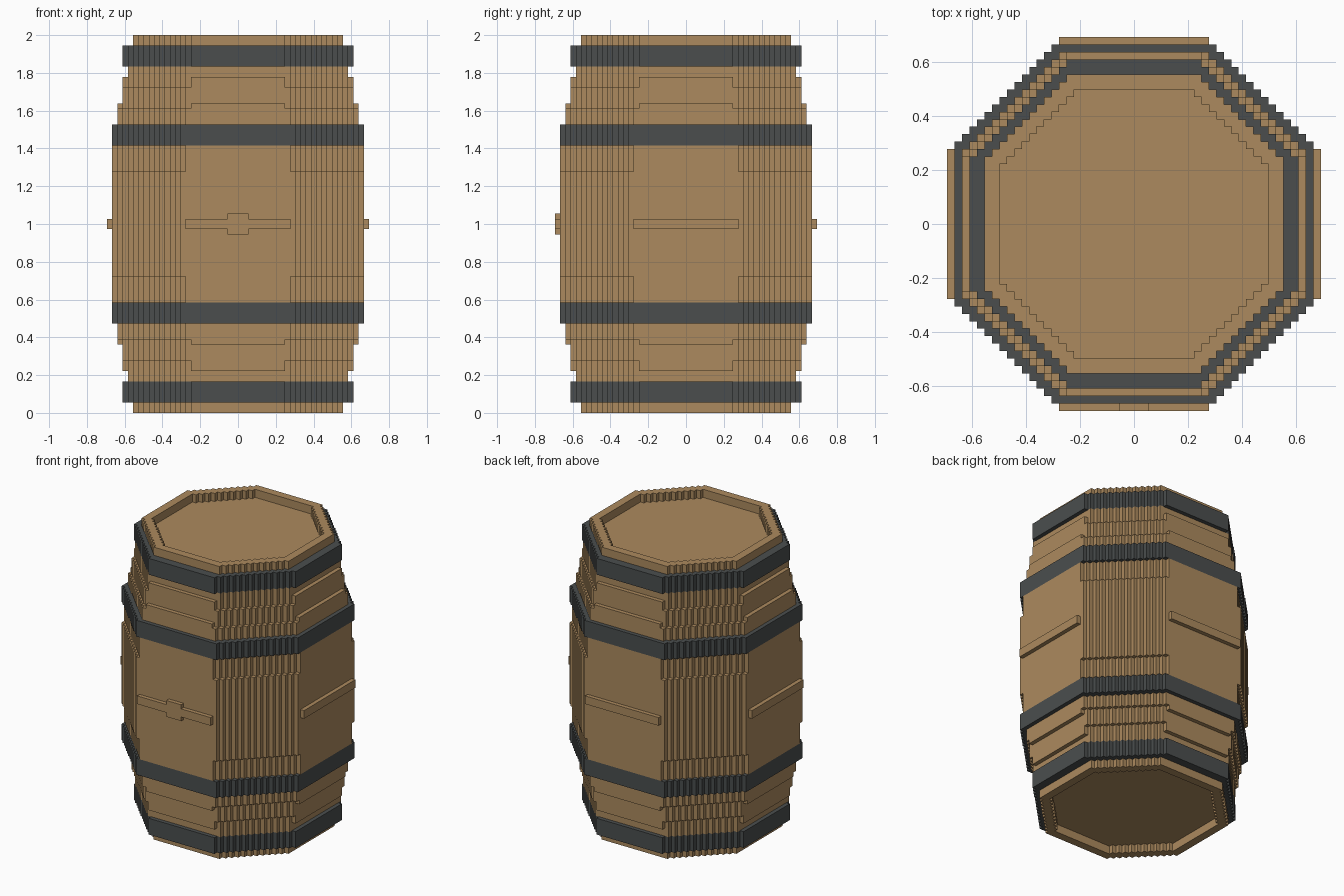
import bpy
import bmesh
from mathutils import Matrix

U = 1 / 36      # size of one block
H = 72          # barrel height in blocks

cube = bpy.data.objects.get("Cube")
if cube:
    bpy.data.objects.remove(cube, do_unlink=True)


def material(name, rgb):
    m = bpy.data.materials.new(name)
    m.use_nodes = True
    m.diffuse_color = (*rgb, 1)
    m.node_tree.nodes["Principled BSDF"].inputs["Base Color"].default_value = (*rgb, 1)
    return m


WOOD = material("oak_wood", (0.413, 0.254, 0.112))
IRON = material("dark_iron", (0.069, 0.076, 0.076))


def octagon(r, d):
    """Stepped octagon outline: flat radius r, diagonal reach d (x + y at the corners)."""
    h = d - r
    quarter = []
    for k in range(r - h):
        quarter += [(r - k, h + k), (r - k - 1, h + k)]
    quarter.append((h, r))
    points = []
    for _ in range(4):
        points += quarter
        quarter = [(-y, x) for x, y in quarter]
    return points


def prism(bm, z0, z1, outer, hole=None):
    """Closed prism between two heights, optionally hollow."""
    low, high = [], []
    for outline in [octagon(*s) for s in (outer, hole) if s]:
        a = [bm.verts.new((x * U, y * U, z0 * U)) for x, y in outline]
        b = [bm.verts.new((x * U, y * U, z1 * U)) for x, y in outline]
        for i in range(len(a)):
            j = (i + 1) % len(a)
            bm.faces.new((a[i], a[j], b[j], b[i]))
            low.append(bm.edges.get((a[i], a[j])))
            high.append(bm.edges.get((b[i], b[j])))
    for edges in (low, high):
        bmesh.ops.triangle_fill(bm, use_beauty=True, edges=edges)


def box(bm, x0, x1, y0, y1, z0, z1):
    size = Matrix.Diagonal(((x1 - x0) * U, (y1 - y0) * U, (z1 - z0) * U, 1))
    centre = Matrix.Translation(((x0 + x1) * U / 2, (y0 + y1) * U / 2, (z0 + z1) * U / 2))
    bmesh.ops.create_cube(bm, size=1, matrix=centre @ size)


def finish(bm, name, mat):
    bmesh.ops.recalc_face_normals(bm, faces=bm.faces)
    mesh = bpy.data.meshes.new(name)
    bm.to_mesh(mesh)
    bm.free()
    mesh.materials.append(mat)
    ob = bpy.data.objects.new(name, mesh)
    bpy.context.collection.objects.link(ob)


# Bulging stave body: (bottom, top, flat radius, diagonal reach), upper half mirrored down
bm = bmesh.new()
prism(bm, 26, 46, (24, 35))
for z0, z1, r, d in [(46, 51, 24, 34), (51, 58, 23, 33), (58, 59, 23, 32),
                     (59, 62, 22, 32), (62, 64, 22, 31), (64, 66, 21, 31),
                     (66, 70, 20, 29)]:
    prism(bm, z0, z1, (r, d))
    prism(bm, H - z1, H - z0, (r, d))
finish(bm, "stave_body", WOOD)

# Raised rims around the recessed heads, and the iron hoops
for name, z0, z1, outer, hole, mat in [
        ("rim", 70, 72, (20, 29), (18, 26), WOOD),
        ("end_hoop", 66, 70, (22, 31), (20, 29), IRON),
        ("belly_hoop", 51, 55, (24, 35), (23, 33), IRON)]:
    for side, a, b in [("upper", z0, z1), ("lower", H - z1, H - z0)]:
        bm = bmesh.new()
        prism(bm, a, b, outer, hole)
        finish(bm, side + "_" + name, mat)

# Thin rail on each of the four main sides
for name, dims in [("front_rail", (-10, 10, -25, -24)), ("back_rail", (-10, 10, 24, 25)),
                   ("left_rail", (24, 25, -10, 10)), ("right_rail", (-25, -24, -10, 10))]:
    bm = bmesh.new()
    box(bm, *dims, 35, 37)
    finish(bm, name, WOOD)

# Bung block above and below the front rail
bm = bmesh.new()
for z in (34, 37):
    box(bm, -2, 2, -25, -24, z, z + 1)
finish(bm, "front_bung", WOOD)
